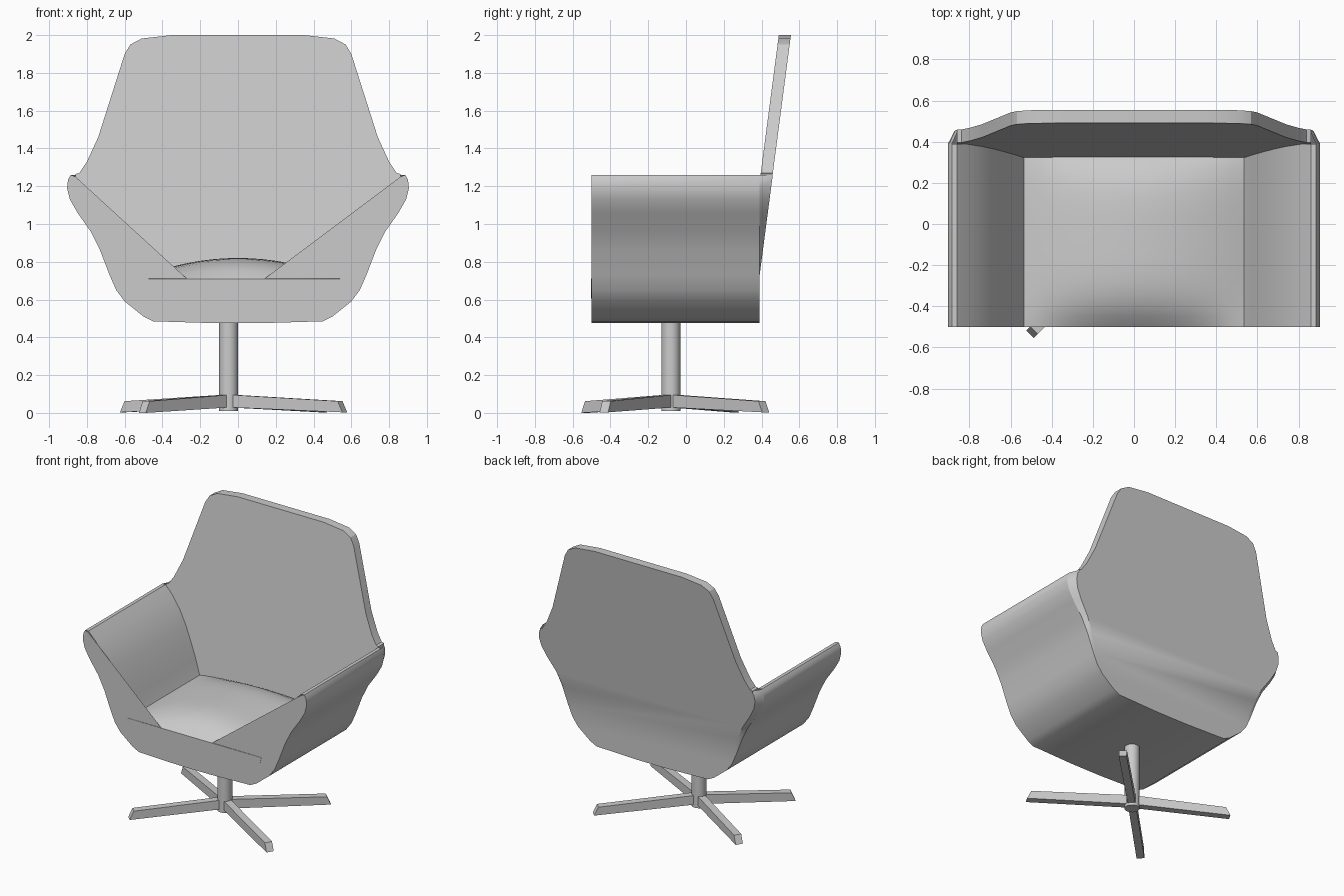
import bpy, bmesh
from math import cos, sin, radians

if "Cube" in bpy.data.objects:
    bpy.data.objects.remove(bpy.data.objects["Cube"])


def make(name, verts, faces, smooth=None):
    me = bpy.data.meshes.new(name)
    me.from_pydata(verts, [], faces)
    bm = bmesh.new()
    bm.from_mesh(me)
    bmesh.ops.recalc_face_normals(bm, faces=bm.faces)
    bm.to_mesh(me)
    bm.free()
    ob = bpy.data.objects.new(name, me)
    bpy.context.collection.objects.link(ob)
    if smooth:
        bpy.ops.object.select_all(action='DESELECT')
        ob.select_set(True)
        bpy.context.view_layer.objects.active = ob
        bpy.ops.object.shade_smooth_by_angle(angle=radians(smooth))
    return ob


def mirror(half):
    """Right half listed centre-outwards -> full row from left to right."""
    return [(-x, z) for x, z in reversed(half)] + list(half)


def loft(rings, closed=True):
    """Quads between consecutive rings of equal length."""
    n = len(rings[0])
    verts = [p for r in rings for p in r]
    faces = []
    for k in range(len(rings) - 1):
        for i in range(n if closed else n - 1):
            j = (i + 1) % n
            faces.append((k*n + i, k*n + j, (k+1)*n + j, (k+1)*n + i))
    return verts, faces


def back_y(z):
    """Rear plane of the leaning backrest."""
    return 0.39 + 0.131 * (z - 0.73)


FRONT, REAR = -0.5, 0.39

# Outer shell: arms and underside, chamfered into the backrest plane
outer_half = [(0.12, 0.475), (0.45, 0.485), (0.50, 0.51), (0.60, 0.59), (0.645, 0.65),
              (0.68, 0.73), (0.73, 0.86), (0.78, 0.96), (0.85, 1.06), (0.89, 1.13),
              (0.905, 1.19), (0.90, 1.235), (0.885, 1.26)]
outer = mirror(outer_half)
n = len(outer)
rings = [[(x, FRONT, z) for x, z in outer],
         [(x, REAR, z) for x, z in outer],
         [(x * (1 if z < 0.73 else 0.965), max(REAR, back_y(z)), z) for x, z in outer]]
verts, faces = loft(rings, closed=False)
kink = 5
lo, hi = n//2 - 1 - kink, n//2 + kink
faces.append(tuple(2*n + i for i in range(lo, hi + 1)))
faces.append(tuple(2*n + i for i in list(range(lo + 1)) + list(range(hi, n))))
make("shell_outside", verts, faces, 25)

# Inner arm walls and floor
inner = mirror([(0.12, 0.62), (0.48, 0.62), (0.54, 0.72), (0.575, 0.81), (0.63, 0.93),
                (0.68, 1.03), (0.735, 1.12), (0.80, 1.20), (0.86, 1.26), (0.885, 1.26)])
make("shell_inside", *loft([[(x, y, z) for x, z in inner] for y in (FRONT, REAR)], closed=False), 30)

# Flat front panel below the slanted arm lines
panel = outer + [(0.86, 1.25), (0.14, 0.71), (-0.27, 0.71), (-0.86, 1.25)]
make("front_panel", [(x, FRONT, z) for x, z in panel], [tuple(range(len(panel)))])

# Leaning backrest slab
slab = mirror([(0.35, 0.60), (0.54, 0.62), (0.64, 0.74), (0.72, 0.93), (0.80, 1.10),
               (0.86, 1.22), (0.86, 1.265), (0.84, 1.27), (0.80, 1.33), (0.74, 1.46),
               (0.60, 1.90), (0.57, 1.95), (0.51, 1.982), (0.35, 2.0)])
m = len(slab)
verts, faces = loft([[(x, back_y(z) - d, z) for x, z in slab] for d in (0.065, 0.001)])
faces += [tuple(range(m)), tuple(range(m, 2*m))]
make("backrest", verts, faces, 25)

# Domed seat cushion: cross-sections running front to back
under = mirror([(0.12, 0.605), (0.30, 0.605), (0.43, 0.612), (0.50, 0.635), (0.53, 0.67)])
sections = []
for k in range(17):
    v = -1 + k / 8
    y = -0.067 + 0.435 * v
    top = []
    for i in range(17):
        u = 1 - i / 8
        top.append((0.54 * u, y, 0.71 + 0.11 * (1 - u*u) * (1 - v**4)))
    sections.append([(x, y, z) for x, z in under] + top)
c = len(sections[0])
verts, faces = loft(sections)
faces += [tuple(range(c)), tuple(range(16*c, 17*c))]
make("seat_cushion", verts, faces, 35)

# Swivel column
CX, CY = -0.05, -0.08
bpy.ops.mesh.primitive_cylinder_add(vertices=24, radius=0.05, depth=0.51, location=(CX, CY, 0.265))
bpy.context.object.name = "column"
bpy.ops.object.shade_smooth_by_angle(angle=radians(30))

# Four tapered base legs with slanted ends
for i, (deg, length) in enumerate([(225, 0.645), (45, 0.71), (-30, 0.71), (149, 0.655)]):
    a = radians(deg)
    side = [(0, 0.03), (length, 0.003), (length - 0.028, 0.062), (0, 0.097)]
    if i == 0:
        side[1] = (length, 0.0)
    rings = [[(CX + r*cos(a) - w*sin(a), CY + r*sin(a) + w*cos(a), z) for r, z in side]
             for w in (-0.026, 0.026)]
    verts, faces = loft(rings)
    make(f"base_leg_{i + 1}", verts, faces + [(0, 1, 2, 3), (4, 5, 6, 7)])
